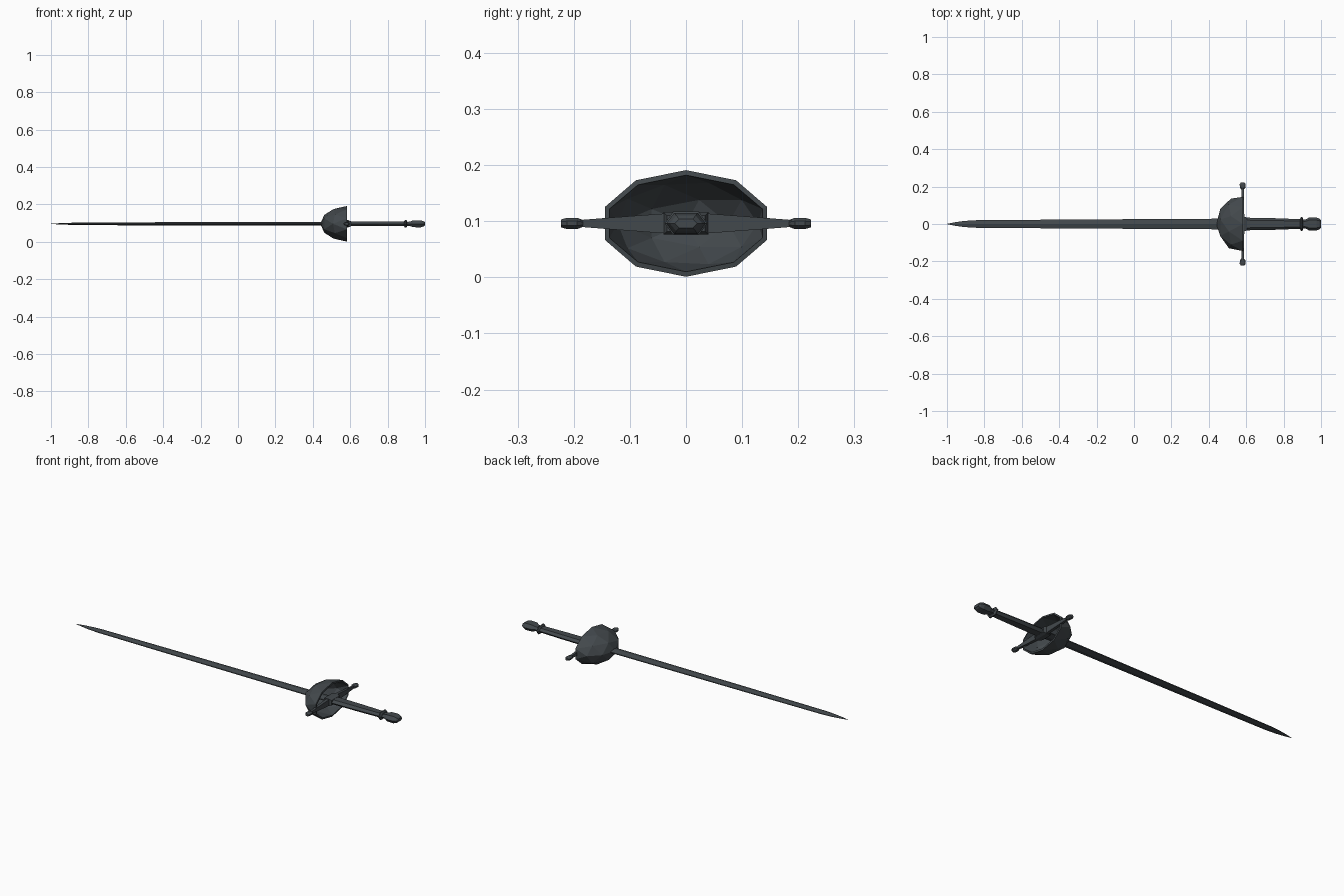
import bpy, bmesh, math
from mathutils import Vector

if "Cube" in bpy.data.objects:
    bpy.data.objects.remove(bpy.data.objects["Cube"])

ZC = 0.096   # height of the sword's long axis

steel = bpy.data.materials.new("dark_steel")
steel.diffuse_color = (0.055, 0.065, 0.072, 1)
steel.use_nodes = True
steel.node_tree.nodes["Principled BSDF"].inputs["Base Color"].default_value = steel.diffuse_color

HEX = [(1, 0), (0.6, 1), (-0.6, 1), (-1, 0), (-0.6, -1), (0.6, -1)]
BLADE = [(1, 0.25), (0, 1), (-1, 0.25), (-1, -0.25), (0, -1), (1, -0.25)]
OCT = [(1, 0.41), (0.41, 1), (-0.41, 1), (-1, 0.41),
       (-1, -0.41), (-0.41, -1), (0.41, -1), (1, -0.41)]
BOX = [(1, 1), (-1, 1), (-1, -1), (1, -1)]


def finish(name, bm):
    bmesh.ops.recalc_face_normals(bm, faces=bm.faces)
    me = bpy.data.meshes.new(name)
    bm.to_mesh(me)
    bm.free()
    ob = bpy.data.objects.new(name, me)
    bpy.context.collection.objects.link(ob)
    me.materials.append(steel)
    return ob


def loft(name, section, stations, along_y=False, x0=0.0):
    """Stations are (position, half width, half height) along x or y."""
    bm = bmesh.new()
    rings = []
    for t, w, h in stations:
        ring = []
        for a, b in section:
            co = (x0 + a * w, t, ZC + b * h) if along_y else (t, a * w, ZC + b * h)
            ring.append(bm.verts.new(co))
        rings.append(ring)
    n = len(section)
    for r, s in zip(rings, rings[1:]):
        for i in range(n):
            j = (i + 1) % n
            bm.faces.new((r[i], r[j], s[j], s[i]))
    bm.faces.new(rings[0])
    bm.faces.new(rings[-1])
    return finish(name, bm)


# blade, narrowing to a curved point
loft("blade", BLADE, [(-1.0, 0.001, 0.001), (-0.96, 0.009, 0.003), (-0.91, 0.016, 0.005),
                      (-0.85, 0.020, 0.007), (-0.4, 0.0235, 0.0085), (0.58, 0.029, 0.010)])

# cup guard: half of a faceted ball, open toward the grip
bm = bmesh.new()
bmesh.ops.create_icosphere(bm, subdivisions=2, radius=1)
bmesh.ops.delete(bm, geom=[v for v in bm.verts if v.co.z < -0.05], context='VERTS')
for v in bm.verts:
    x, y, z = v.co
    v.co = Vector((0.582 - 0.142 * z, 0.152 * x, ZC + 0.095 * y))
cup = finish("cup_guard", bm)
shell = cup.modifiers.new("shell", 'SOLIDIFY')
shell.thickness = 0.009
shell.offset = -1

# cross guard: centre block, tapered arms and end knobs
loft("guard_block", BOX, [(0.555, 0.030, 0.015), (0.572, 0.040, 0.020),
                          (0.588, 0.040, 0.020), (0.603, 0.034, 0.014)])
for side, label in ((1, "right"), (-1, "left")):
    loft("guard_arm_" + label, BOX,
         [(side * 0.02, 0.009, 0.019), (side * 0.14, 0.007, 0.010),
          (side * 0.19, 0.006, 0.006)], True, 0.581)
    loft("guard_knob_" + label, OCT,
         [(side * 0.183, 0.006, 0.006), (side * 0.194, 0.015, 0.010),
          (side * 0.212, 0.016, 0.010), (side * 0.223, 0.009, 0.007)], True, 0.581)

# grip, collar and pommel
loft("grip", HEX, [(0.59, 0.034, 0.013), (0.75, 0.031, 0.013), (0.905, 0.025, 0.012)])
loft("collar", HEX, [(0.888, 0.028, 0.014), (0.893, 0.038, 0.021),
                     (0.899, 0.038, 0.021), (0.904, 0.028, 0.014)])
loft("pommel", HEX, [(0.90, 0.022, 0.010), (0.92, 0.025, 0.012), (0.935, 0.034, 0.018),
                     (0.975, 0.035, 0.019), (0.992, 0.029, 0.014), (1.0, 0.020, 0.008)])
